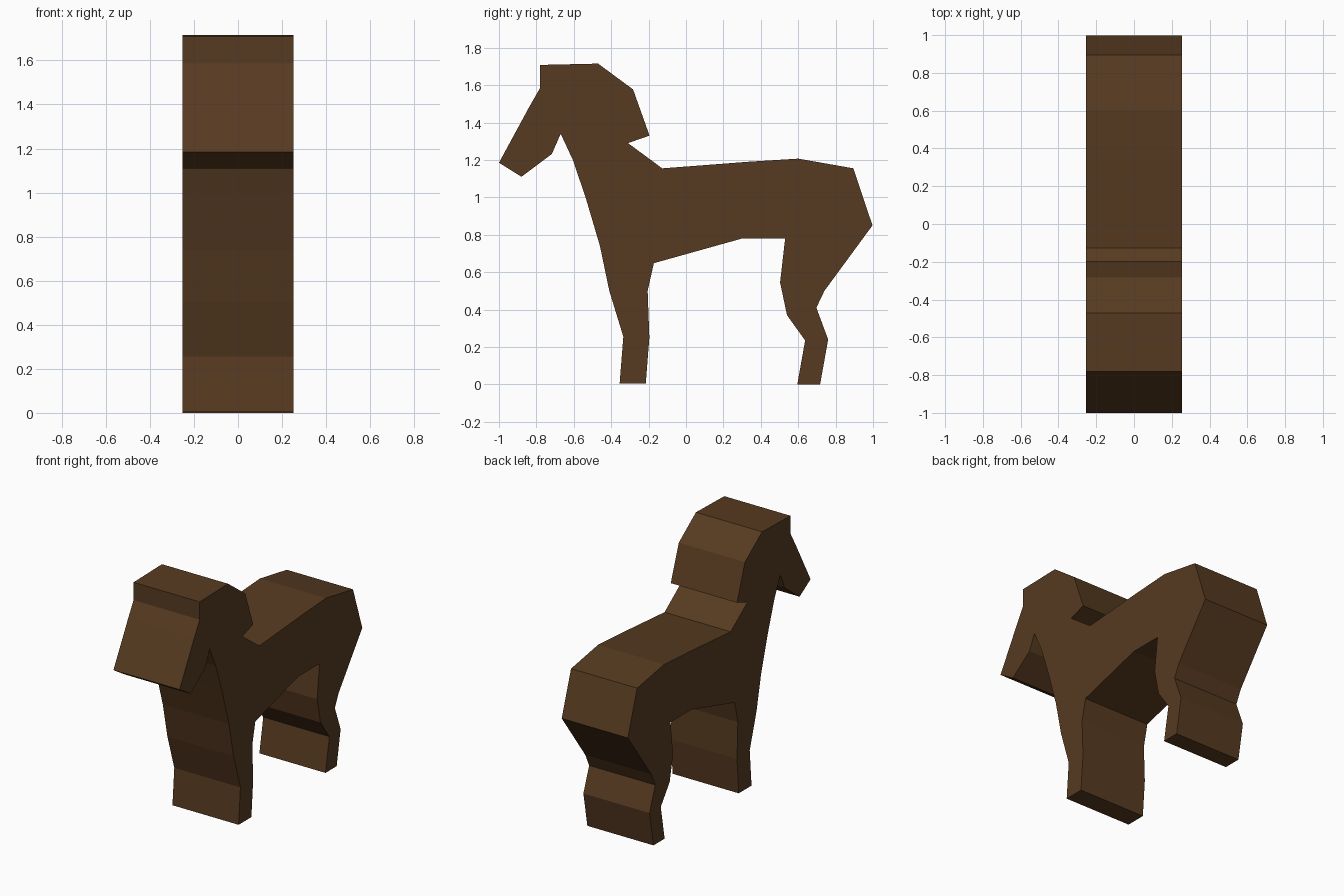
import bpy, bmesh
from mathutils import Vector

if "Cube" in bpy.data.objects:
    bpy.data.objects.remove(bpy.data.objects["Cube"])

HALF_WIDTH = 0.253

# Side silhouette as (y, z), one run per region, in order around the outline
head = [(-1.0, 1.185), (-0.84, 1.48), (-0.78, 1.585), (-0.78, 1.708)]
mane = [(-0.47, 1.715), (-0.283, 1.577), (-0.195, 1.33), (-0.31, 1.29)]
back = [(-0.127, 1.155), (0.33, 1.19), (0.60, 1.207), (0.895, 1.155), (0.997, 0.85)]
hind_leg = [(0.74, 0.50), (0.697, 0.41), (0.76, 0.24), (0.717, 0.0), (0.595, 0.0),
            (0.637, 0.235), (0.54, 0.37), (0.503, 0.545), (0.53, 0.78)]
belly = [(0.30, 0.78), (-0.172, 0.648)]
front_leg = [(-0.205, 0.50), (-0.196, 0.25), (-0.215, 0.004), (-0.355, 0.004),
             (-0.335, 0.255), (-0.41, 0.50)]
chest = [(-0.46, 0.74), (-0.537, 1.0), (-0.605, 1.2), (-0.67, 1.34)]
jaw = [(-0.717, 1.232), (-0.88, 1.11)]
outline = head + mane + back + hind_leg + belly + front_leg + chest + jaw

# Horse: silhouette extruded across the full width
bm = bmesh.new()
side = bm.faces.new([bm.verts.new((-HALF_WIDTH, y, z)) for y, z in outline])
ext = bmesh.ops.extrude_face_region(bm, geom=[side], use_keep_orig=True)
moved = [v for v in ext["geom"] if isinstance(v, bmesh.types.BMVert)]
bmesh.ops.translate(bm, verts=moved, vec=Vector((2 * HALF_WIDTH, 0, 0)))
bmesh.ops.recalc_face_normals(bm, faces=bm.faces[:])
mesh = bpy.data.meshes.new("horse")
bm.to_mesh(mesh)
bm.free()

# Brown coat
coat = bpy.data.materials.new("brown_coat")
coat.diffuse_color = (0.095, 0.043, 0.015, 1)
coat.use_nodes = True
coat.node_tree.nodes["Principled BSDF"].inputs["Base Color"].default_value = coat.diffuse_color
mesh.materials.append(coat)
horse = bpy.data.objects.new("horse", mesh)
bpy.context.collection.objects.link(horse)
